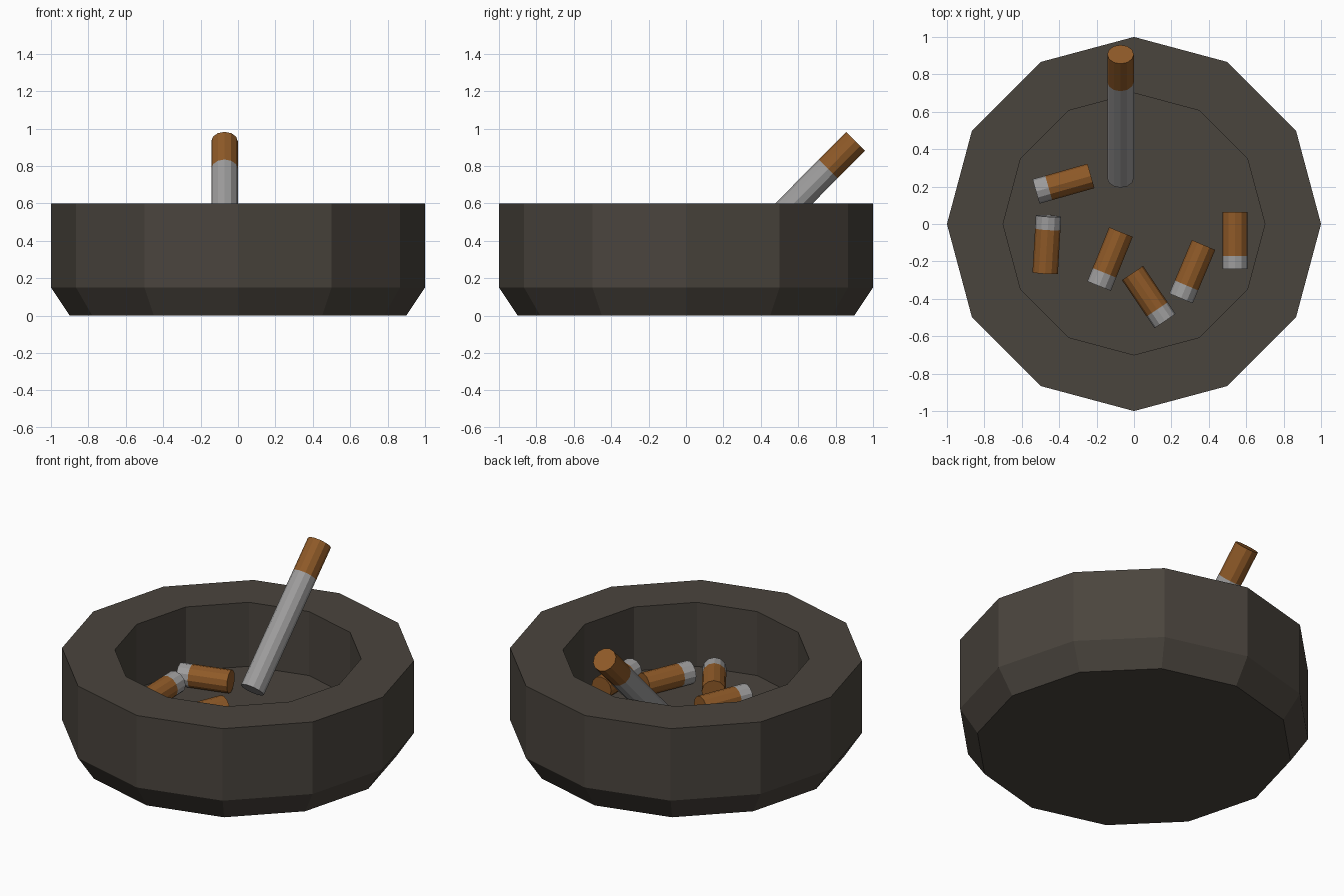
import bpy, bmesh, math
from mathutils import Vector

if "Cube" in bpy.data.objects:
    bpy.data.objects.remove(bpy.data.objects["Cube"])


def material(name, rgb):
    m = bpy.data.materials.new(name)
    m.diffuse_color = (*rgb, 1.0)
    m.use_nodes = True
    m.node_tree.nodes["Principled BSDF"].inputs["Base Color"].default_value = m.diffuse_color
    return m


STONE = material("dark_stone", (0.068, 0.058, 0.047))
FILTER = material("brown_filter", (0.275, 0.102, 0.021))
PAPER = material("grey_paper", (0.34, 0.335, 0.335))


def lathe(name, profile, sides, mats, band_mats=None):
    """Sweep (radius, z) points into a closed, flat-faced solid around z."""
    bm = bmesh.new()
    rings = [[bm.verts.new((r * math.cos(2 * math.pi * i / sides),
                            r * math.sin(2 * math.pi * i / sides), z))
              for i in range(sides)] for r, z in profile]
    for b, (lo, hi) in enumerate(zip(rings, rings[1:])):
        for i in range(sides):
            j = (i + 1) % sides
            f = bm.faces.new((lo[i], lo[j], hi[j], hi[i]))
            f.material_index = band_mats[b] if band_mats else 0
    first = bm.faces.new(rings[0][::-1])
    last = bm.faces.new(rings[-1])
    if band_mats:
        first.material_index, last.material_index = band_mats[0], band_mats[-1]
    bmesh.ops.recalc_face_normals(bm, faces=bm.faces)
    me = bpy.data.meshes.new(name)
    bm.to_mesh(me)
    bm.free()
    for m in mats:
        me.materials.append(m)
    ob = bpy.data.objects.new(name, me)
    bpy.context.collection.objects.link(ob)
    return ob


def cigarette(name, paper_end, filter_end, radius, filter_len):
    """Twelve-sided stick, paper at one end and filter at the other."""
    a, b = Vector(paper_end), Vector(filter_end)
    length = (b - a).length
    ob = lathe(name, [(radius, 0), (radius, length - filter_len), (radius, length)],
               12, [PAPER, FILTER], [0, 1])
    ob.location = a
    ob.rotation_mode = 'QUATERNION'
    ob.rotation_quaternion = (b - a).to_track_quat('Z', 'Y')
    return ob


# Bowl: chamfered foot, straight wall, flat rim, straight-sided well
lathe("bowl", [(0.9, 0), (1, 0.15), (1, 0.6), (0.7, 0.6), (0.7, 0.2)], 12, [STONE])

# Long cigarette leaning on the rim
cigarette("long_cigarette", (-0.072, 0.245, 0.265), (-0.072, 0.907, 0.932), 0.071, 0.208)

# Stubbed-out butts lying on the floor: paper end xyz, filter end xyz
butts = [
    ((-0.524, 0.174, 0.27), (-0.230, 0.257, 0.27)),
    ((-0.457, 0.043, 0.29), (-0.475, -0.262, 0.268)),
    ((-0.187, -0.332, 0.27), (-0.070, -0.043, 0.27)),
    ((0.166, -0.519, 0.27), (-0.008, -0.262, 0.27)),
    ((0.251, -0.398, 0.27), (0.372, -0.112, 0.27)),
    ((0.540, -0.241, 0.27), (0.540, 0.064, 0.27)),
]
for n, (p, f) in enumerate(butts, 1):
    cigarette(f"butt_{n}", p, f, 0.068, 0.235)
